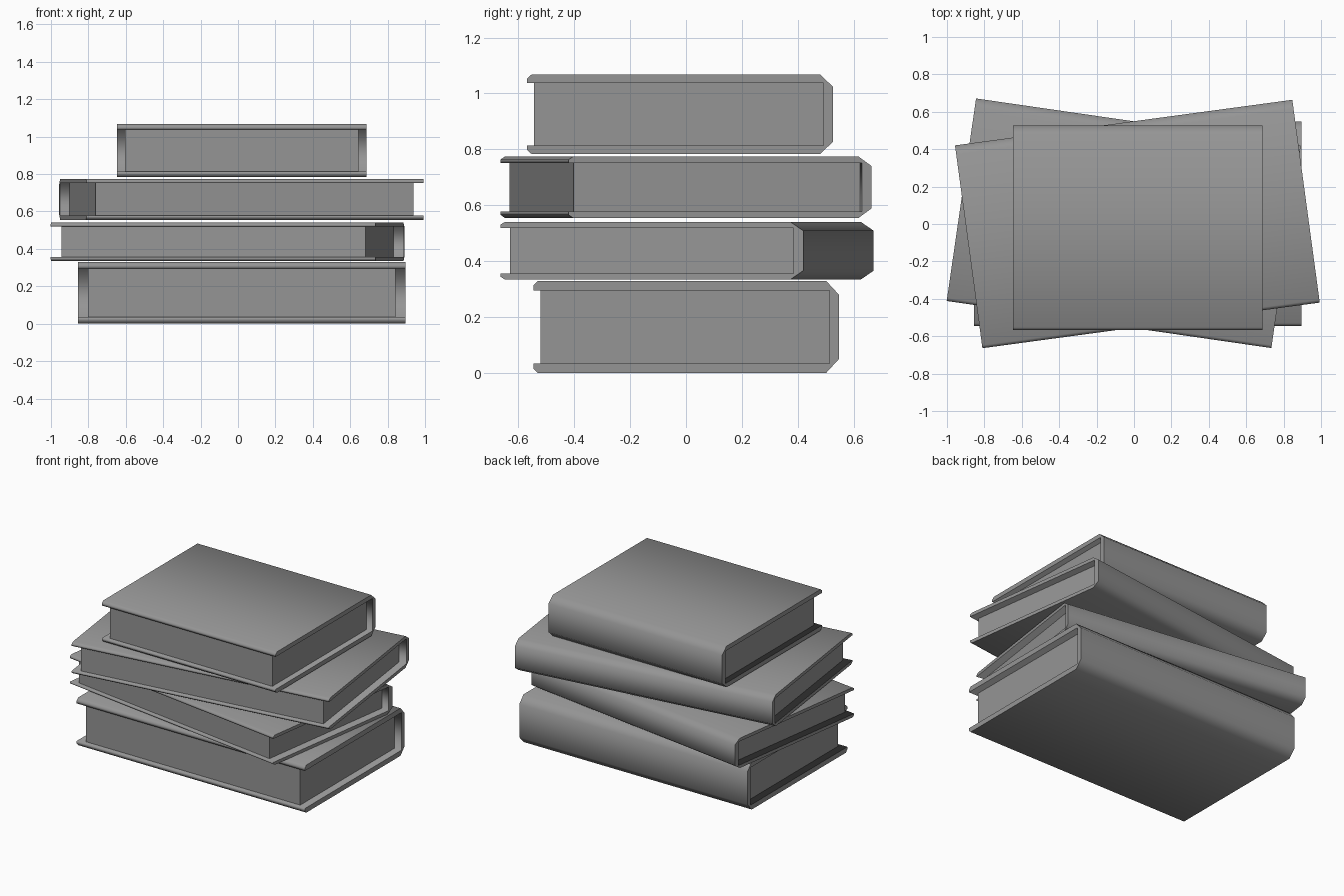
import bpy, bmesh, math
from mathutils import Matrix

if "Cube" in bpy.data.objects:
    bpy.data.objects.remove(bpy.data.objects["Cube"])

DEPTH = 1.094
grey = bpy.data.materials.new("dark_grey")
grey.diffuse_color = (0.3, 0.3, 0.3, 1)
grey.use_nodes = True
grey.node_tree.nodes["Principled BSDF"].inputs["Base Color"].default_value = grey.diffuse_color


def prism(name, profile, length, place, smooth=False):
    """Extrude a (y, z) profile along x, centred, then move it into place."""
    bm = bmesh.new()
    face = bm.faces.new([bm.verts.new((-length / 2, y, z)) for y, z in profile])
    ext = bmesh.ops.extrude_face_region(bm, geom=[face])
    verts = [e for e in ext["geom"] if isinstance(e, bmesh.types.BMVert)]
    bmesh.ops.translate(bm, vec=(length, 0, 0), verts=verts)
    bmesh.ops.recalc_face_normals(bm, faces=bm.faces)
    if smooth:
        # smooth around the profile, sharp at the flat ends
        for f in bm.faces:
            f.smooth = True
            if abs(f.normal.x) > 0.9:
                for e in f.edges:
                    e.smooth = False
    mesh = bpy.data.meshes.new(name)
    bm.to_mesh(mesh)
    bm.free()
    mesh.materials.append(grey)
    obj = bpy.data.objects.new(name, mesh)
    bpy.context.collection.objects.link(obj)
    obj.matrix_world = place
    return obj


def book(name, length, height, x, y, z, angle, inset):
    place = Matrix.Translation((x, y, z)) @ Matrix.Rotation(math.radians(angle), 4, 'Z')
    d = DEPTH / 2
    inner = d - 0.035
    # C-shaped cover: lower half from inside out, then mirrored for the upper half
    lower = [(inner, 0.105), (-d, 0.105), (-d, 0.05), (-d + 0.016, 0),
             (d - 0.047, 0), (d, 0.155)]
    profile = lower + [(py, 1 - pz) for py, pz in reversed(lower)]
    prism(name + "_cover", [(py, pz * height) for py, pz in profile], length, place, True)
    # page block, set back from the cover edges
    a, b = 0.105 * height, 0.895 * height
    prism(name + "_pages", [(-d + 0.025, a), (inner, a), (inner, b), (-d + 0.025, b)],
          length - 2 * inset, place)


# stack from bottom to top: length, height, x, y, z, turn, page inset
book("bottom_book", 1.75, 0.33, 0.02, 0.001, 0.0, 0, 0.053)
book("second_book", 1.754, 0.207, -0.055, 0.004, 0.334, -8.25, 0.056)
book("third_book", 1.82, 0.219, 0.018, 0.0, 0.555, 7.7, 0.053)
book("top_book", 1.332, 0.285, 0.02, -0.021, 0.783, 0, 0.043)
